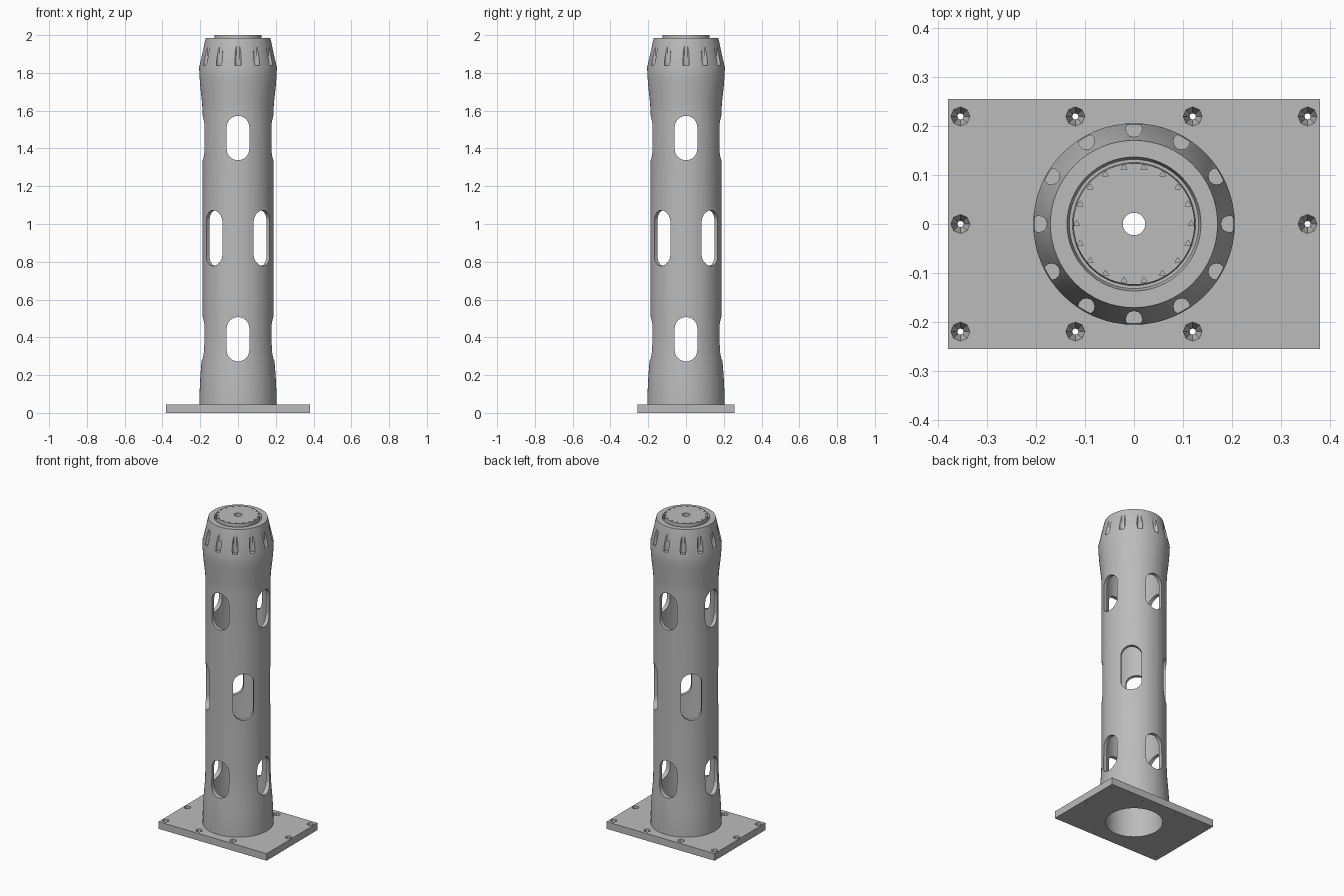
import bpy, bmesh, math
from mathutils import Matrix, Vector

if "Cube" in bpy.data.objects:
    bpy.data.objects.remove(bpy.data.objects["Cube"], do_unlink=True)

grey = bpy.data.materials.new("plain grey")
grey.use_nodes = True
colour = (0.5, 0.5, 0.5, 1)
grey.diffuse_color = colour
grey.node_tree.nodes["Principled BSDF"].inputs["Base Color"].default_value = colour


def finish(bm, name):
    bmesh.ops.recalc_face_normals(bm, faces=bm.faces)
    mesh = bpy.data.meshes.new(name)
    bm.to_mesh(mesh)
    bm.free()
    mesh.materials.append(grey)
    ob = bpy.data.objects.new(name, mesh)
    bpy.context.collection.objects.link(ob)
    return ob


def lathe(name, profile, steps=64):
    """Spin a closed (radius, height) outline around the z axis."""
    bm = bmesh.new()
    verts = [bm.verts.new((r, 0, z)) for r, z in profile]
    edges = [bm.edges.new((verts[i - 1], verts[i])) for i in range(len(verts))]
    bmesh.ops.spin(bm, geom=verts + edges, cent=(0, 0, 0), axis=(0, 0, 1),
                   angle=math.tau, steps=steps, use_merge=True)
    bmesh.ops.remove_doubles(bm, verts=bm.verts, dist=1e-5)
    return finish(bm, name)


def pegs(spots, low, high, r_low, r_high, sides=12):
    """Upright round cutters at the given (x, y) spots."""
    bm = bmesh.new()
    for x, y in spots:
        bmesh.ops.create_cone(bm, cap_ends=True, segments=sides, radius1=r_low,
                              radius2=r_high, depth=high - low,
                              matrix=Matrix.Translation((x, y, (low + high) / 2)))
    return finish(bm, "cutter")


def slot(angle, z, width, height):
    """Long stadium-shaped bar running right through the tube."""
    bm = bmesh.new()
    r, half = width / 2, height / 2 - width / 2
    ring = []
    for end, start in ((half, 0), (-half, math.pi)):
        for i in range(13):
            a = start + math.pi * i / 12
            ring.append(bm.verts.new((r * math.cos(a), -0.4, end + r * math.sin(a))))
    face = bm.faces.new(ring)
    out = bmesh.ops.extrude_face_region(bm, geom=[face])["geom"]
    bmesh.ops.translate(bm, vec=Vector((0, 0.8, 0)),
                        verts=[v for v in out if isinstance(v, bmesh.types.BMVert)])
    bmesh.ops.transform(bm, verts=bm.verts,
                        matrix=Matrix.Translation((0, 0, z)) @ Matrix.Rotation(angle, 4, "Z"))
    return finish(bm, "cutter")


def cut(target, cutter):
    cutter.hide_render = True
    mod = target.modifiers.new("cut", "BOOLEAN")
    mod.operation, mod.solver, mod.object = "DIFFERENCE", "EXACT", cutter
    bpy.context.view_layer.objects.active = target
    bpy.ops.object.modifier_apply(modifier=mod.name)
    bpy.data.objects.remove(cutter, do_unlink=True)


def around(count, radius):
    return [(radius * math.cos(math.tau * i / count), radius * math.sin(math.tau * i / count))
            for i in range(count)]


# Hollow column: flared foot, straight shaft, flared bevelled head, raised cap
column = lathe("column", [
    (0.165, 0.045), (0.204, 0.045), (0.203, 0.12), (0.199, 0.2), (0.191, 0.3), (0.187, 0.4),
    (0.187, 1.58), (0.19, 1.64), (0.199, 1.72), (0.203, 1.77), (0.206, 1.83),
    (0.171, 1.985), (0.137, 1.985), (0.132, 1.965), (0.126, 1.965), (0.124, 2.0),
    (0.023, 2.0), (0.023, 1.94), (0.13, 1.94), (0.165, 1.82)])

# Slots: two aligned rows, with a diagonal row of taller ones between
for quarter in (0, math.pi / 2):
    cut(column, slot(quarter, 1.455, 0.12, 0.235))
    cut(column, slot(quarter, 0.39, 0.12, 0.235))
    cut(column, slot(quarter + math.pi / 4, 0.925, 0.12, 0.295))

# Grip grooves round the head and small notches round the cap
cut(column, pegs(around(12, 0.195), 1.84, 2.05, 0.017, 0.017))
cut(column, pegs(around(18, 0.117), 1.99, 2.05, 0.007, 0.007, 3))

# Base plate with the bore and tapered screw holes
bm = bmesh.new()
bmesh.ops.create_cube(bm, size=1, matrix=Matrix.Translation((0, 0, 0.0225))
                      @ Matrix.Diagonal((0.76, 0.512, 0.045, 1)))
plate = finish(bm, "base_plate")
cut(plate, pegs([(0, 0)], -0.1, 0.1, 0.165, 0.165, 64))
holes = [(x, y) for x in (-0.355, -0.12, 0.12, 0.355) for y in (-0.22, 0.22)]
holes.remove((0.355, -0.22))
cut(plate, pegs(holes + [(-0.355, 0), (0.355, 0)], -0.005, 0.05, 0.005, 0.021, 8))

# Smooth round surfaces, keep the edges crisp
bpy.ops.object.select_all(action="DESELECT")
column.select_set(True)
bpy.context.view_layer.objects.active = column
bpy.ops.object.shade_smooth_by_angle(angle=math.radians(25))
